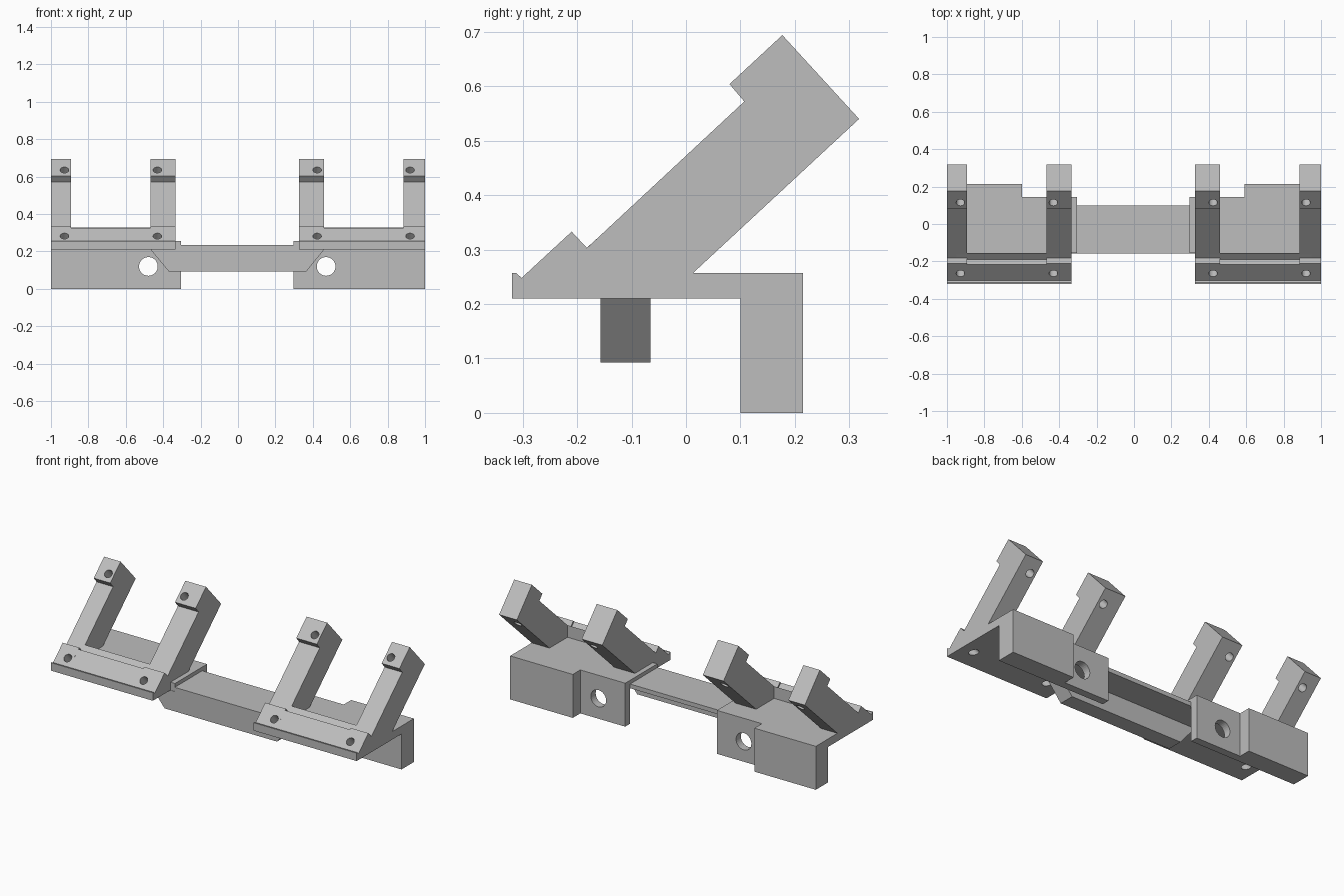
import bpy
from math import pi, atan2
from mathutils import Vector

if "Cube" in bpy.data.objects:
    bpy.data.objects.remove(bpy.data.objects["Cube"])

grey = bpy.data.materials.new("light_grey")
grey.use_nodes = True
COLOUR = (0.51, 0.51, 0.51, 1)
grey.diffuse_color = COLOUR
grey.node_tree.nodes["Principled BSDF"].inputs["Base Color"].default_value = COLOUR


def prism(name, profile, axis, a, b):
    """Extrude a 2D profile along x (profile in y,z) or y (profile in x,z)."""
    def place(p, t):
        return (t, p[0], p[1]) if axis == "x" else (p[0], t, p[1])
    n = len(profile)
    verts = [place(p, t) for t in (a, b) for p in profile]
    faces = [tuple(range(n)), tuple(range(2 * n - 1, n - 1, -1))]
    faces += [(i, i + n, (i + 1) % n + n, (i + 1) % n) for i in range(n)]
    mesh = bpy.data.meshes.new(name)
    mesh.from_pydata(verts, [], faces)
    mesh.materials.append(grey)
    obj = bpy.data.objects.new(name, mesh)
    bpy.context.collection.objects.link(obj)
    # Consistent outward normals
    bpy.context.view_layer.objects.active = obj
    bpy.ops.object.mode_set(mode="EDIT")
    bpy.ops.mesh.select_all(action="SELECT")
    bpy.ops.mesh.normals_make_consistent(inside=False)
    bpy.ops.object.mode_set(mode="OBJECT")
    return obj


def box(name, x, y, z):
    rect = [(y[0], z[0]), (y[1], z[0]), (y[1], z[1]), (y[0], z[1])]
    return prism(name, rect, "x", min(x), max(x))


def combine(target, other, operation):
    mod = target.modifiers.new(operation, "BOOLEAN")
    mod.operation, mod.solver, mod.object = operation, "EXACT", other
    bpy.context.view_layer.objects.active = target
    bpy.ops.object.modifier_apply(modifier=mod.name)
    bpy.data.objects.remove(other)


def drill(target, centre, direction, radius, depth):
    rot = Vector(direction).to_track_quat("Z", "Y").to_euler()
    bpy.ops.mesh.primitive_cylinder_add(vertices=32, radius=radius, depth=depth,
                                        location=centre, rotation=rot)
    cutter = bpy.context.object
    cutter.hide_render = True
    cutter.data.materials.append(grey)
    combine(target, cutter, "DIFFERENCE")


# Shared side profiles (y, z)
NOSE = [(-.32, .21), (-.32, .257), (-.312, .257), (-.302, .248)]
ARM = NOSE + [(-.21, .333), (-.182, .303), (.107, .572), (.08, .604),
              (.177, .694), (.318, .54), (.013, .257), (.1, .257), (.1, .21)]
SILL = NOSE + [(-.217, .326), (-.189, .297), (-.155, .328), (-.155, .257),
               (.1, .257), (.1, .21)]
TILT = (0, .68, -.73)

for side, s, shift in (("left", 1, -.004), ("right", -1, -.004)):
    def X(d):
        return s * d + shift
    outer = s * 1.0
    bracket = prism(side + "_bracket", SILL, "x", X(.4), s * .95)
    parts = [
        prism("inner_arm", ARM, "x", X(.329), X(.464)),
        prism("outer_arm", ARM, "x", X(.888), outer),
        box("back_leg", (X(.594), outer), (.1, .215), (0, .257)),
        box("leg_tab", (X(.3), X(.594)), (.1, .145), (0, .257)),
        box("inner_ledge", (X(.3), X(.329)), (-.155, .1), (.21, .257)),
    ]
    for part in parts:
        combine(bracket, part, "UNION")
    # Tilted screw holes in arm heads and sill, and the hole in the leg tab
    for x in (X(.427), X(.924)):
        drill(bracket, (x, .21, .533), TILT, .023, .4)
        drill(bracket, (x, -.225, .24), TILT, .023, .24)
    drill(bracket, (X(.475), .12, .12), (0, 1, 0), .05, .2)

# Connecting beam with tapered ends, and the thin deck behind it
BEAM = [(-.467, .21), (-.37, .093), (.365, .093), (.46, .21),
        (.296, .21), (.296, .235), (-.304, .235), (-.304, .21)]
beam = prism("connecting_beam", BEAM, "y", -.157, -.065)
combine(beam, box("deck", (-.304, .296), (-.157, .1), (.21, .235)), "UNION")
